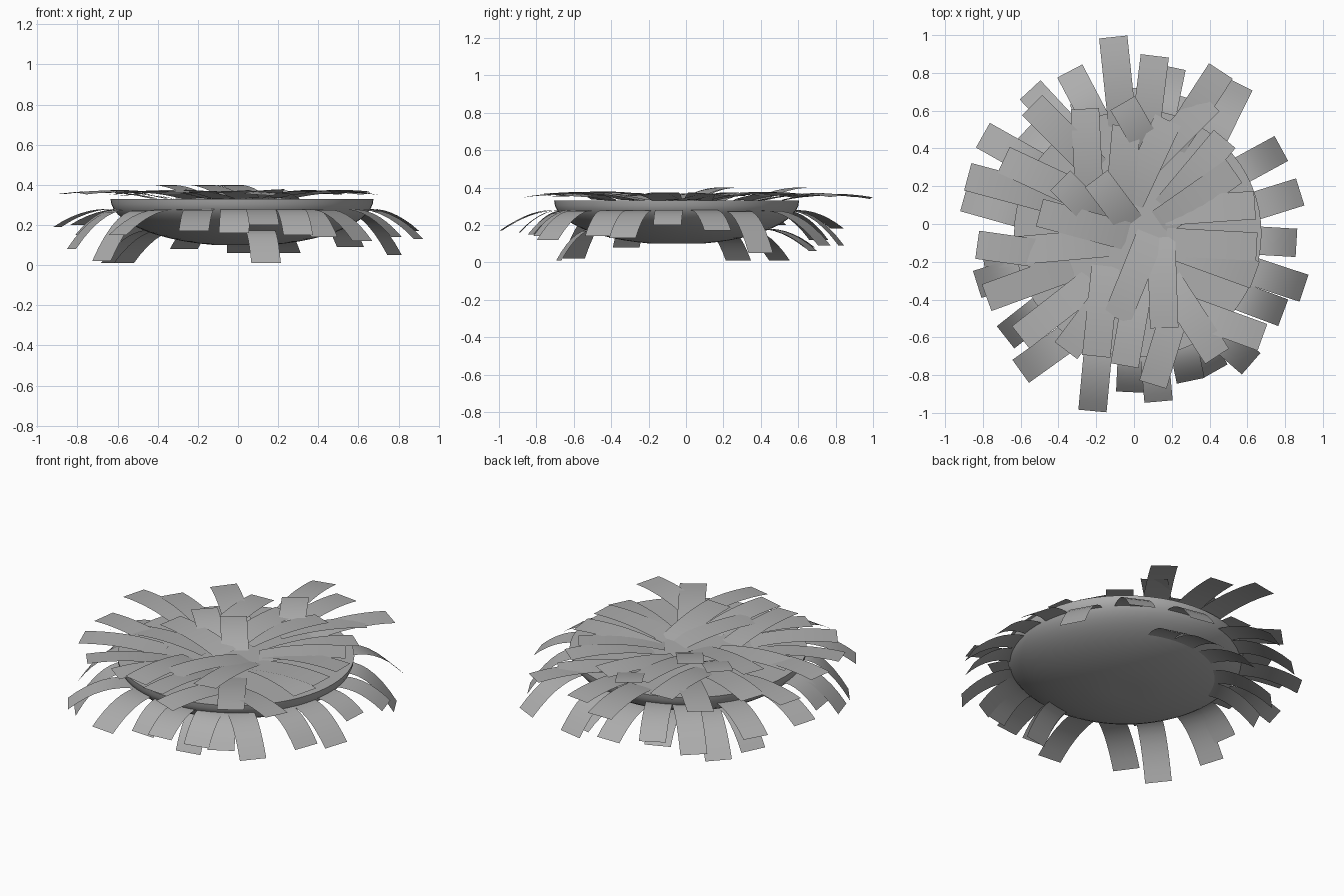
import bpy
import bmesh
from math import atan2, cos, sin, pi, radians
from mathutils import Vector

cube = bpy.data.objects.get("Cube")
if cube:
    bpy.data.objects.remove(cube, do_unlink=True)

# One plain grey for everything
grey = bpy.data.materials.new("plain_grey")
grey.use_nodes = True
grey.diffuse_color = (0.42, 0.42, 0.42, 1)
grey.node_tree.nodes["Principled BSDF"].inputs["Base Color"].default_value = grey.diffuse_color

CENTRE = Vector((0.02, -0.05, 0.0))
RADIUS, RIM, DEPTH = 0.655, 0.33, 0.235
WIDTH = 0.15


def finish(bm, name, sharp_angle=40):
    mesh = bpy.data.meshes.new(name)
    bm.to_mesh(mesh)
    bm.free()
    mesh.materials.append(grey)
    obj = bpy.data.objects.new(name, mesh)
    bpy.context.collection.objects.link(obj)
    bpy.ops.object.select_all(action='DESELECT')
    obj.select_set(True)
    bpy.context.view_layer.objects.active = obj
    bpy.ops.object.shade_smooth_by_angle(angle=radians(sharp_angle))
    return obj


def make_bowl(sides=64, rings=14):
    """Shallow lower half of an ellipsoid, closed by a flat lid."""
    bm = bmesh.new()
    loops = []
    for r in range(rings):
        a = r / rings * pi / 2
        z = max(RIM - DEPTH * sin(a), 0.1)
        loops.append([bm.verts.new(CENTRE + Vector((RADIUS * cos(a) * cos(s * 2 * pi / sides),
                                                    RADIUS * cos(a) * sin(s * 2 * pi / sides), z)))
                      for s in range(sides)])
    for upper, lower in zip(loops, loops[1:]):
        for s in range(sides):
            n = (s + 1) % sides
            bm.faces.new((upper[s], lower[s], lower[n], upper[n]))
    bm.faces.new(loops[0])
    bm.faces.new(reversed(loops[-1]))
    bmesh.ops.recalc_face_normals(bm, faces=bm.faces)
    return finish(bm, "bowl")


def make_strip(name, tip, angle, length, root_z, bulge, roll=0.0, steps=8):
    """Thin curved ribbon that runs outward from its root and bends down to its tip."""
    along = Vector((cos(angle), sin(angle), 0))
    across = Vector((-sin(angle), cos(angle), roll)) * WIDTH / 2
    bm = bmesh.new()
    rows = []
    for i in range(steps + 1):
        t = i / steps
        p = tip - along * length * (1 - t)
        p.z = root_z + (tip.z - root_z) * t * t + bulge * 4 * t * (1 - t)
        rows.append((bm.verts.new(p - across), bm.verts.new(p + across)))
    for a, b in zip(rows, rows[1:]):
        bm.faces.new((a[0], b[0], b[1], a[1]))
    return finish(bm, name, 60)


def make_ring(name, tips, root_radius, root_z, bulge):
    """Strips hanging from the bowl wall, radial apart from a small twist."""
    for i, (x, y, z, twist) in enumerate(tips):
        tip = Vector((x, y, z)) / 100
        out = tip - CENTRE
        make_strip(f"{name}_{i + 1}", tip, atan2(out.y, out.x) + radians(twist),
                   max(out.xy.length - root_radius, 0.2), root_z, bulge)


make_bowl()

# Rings: tip x, y, z in hundredths and twist in degrees
middle_ring = [
    (20, 83, 9, 0), (56, 74, 9, 8), (78, 40, 5, -2),
    (88, 17, 17, 3), (86, -10, 20, 0), (90, -34, 13, 0), (79, -47, 14, 8),
    (62, -74, 12, 8), (43, -78, 14, 0), (30, -83, 15, -8), (13, -94, 20, -2),
    (-2, -89, 16, 0), (-22, -99, 17, 9), (-60, -78, 15, -14),
    (-68, -60, 2, 0), (-83, -32, 8, 0), (-80, -17, 15, 0), (-90, 14, 19, -4),
    (-80, 47, 20, 3), (-55, 71, 12, 6), (-34, 81, 18, 5),
]
make_ring("middle_strip", middle_ring, 0.57, 0.27, 0.02)

lower_ring = [(14, -68, 1, 0), (-65, 28, 1, 0), (-57, 50, 1, 0), (-27, 66, 8, 0),
              (2, 72, 6, 0), (24, 68, 6, 0)]
make_ring("lower_strip", lower_ring, 0.42, 0.17, 0.02)

# Top layer: tip x, y in hundredths and heading in degrees
top_layer = [
    (-11, 99, 96), (11, 89, 83), (46, 81, 57), (40, 65, 45), (48, 45, 50), (53, 28, 35),
    (64, 10, 4), (65, -12, -3), (64, -27, -20), (68, -60, -20), (44, -70, -57),
    (16, -55, -88), (10, -85, -107), (-9, -50, -112), (-5, -75, -100),
    (-20, -70, -96), (-36, -67, -127), (-60, -60, -142), (-78, -39, 200),
    (-83, -11, 172), (-61, -14, 185), (-50, 6, 165), (-88, 25, 165),
    (-69, 34, 155), (-54, 63, 135), (-26, 61, 93), (-4, 52, 85), (18, 55, 65),
]
for i, (x, y, heading) in enumerate(top_layer):
    tip = Vector((x, y, 0)) / 100
    spread = (tip - CENTRE).length
    tip.z = 0.36 - 0.03 * max(0, spread - 0.5) + 0.004 * (i % 4)
    make_strip(f"top_strip_{i + 1}", tip, radians(heading), 0.48, 0.332, 0.027,
               0.06 * (i % 3 - 1))

# Short raised strips near the middle, steep at the root
raised = [(-6, 64, 120), (-20, 24, 127), (-39, 23, 135)]
for i, (x, y, heading) in enumerate(raised):
    tip = Vector((x, y, 40)) / 100
    make_strip(f"raised_strip_{i + 1}", tip, radians(heading), 0.3, 0.33, 0.035)
